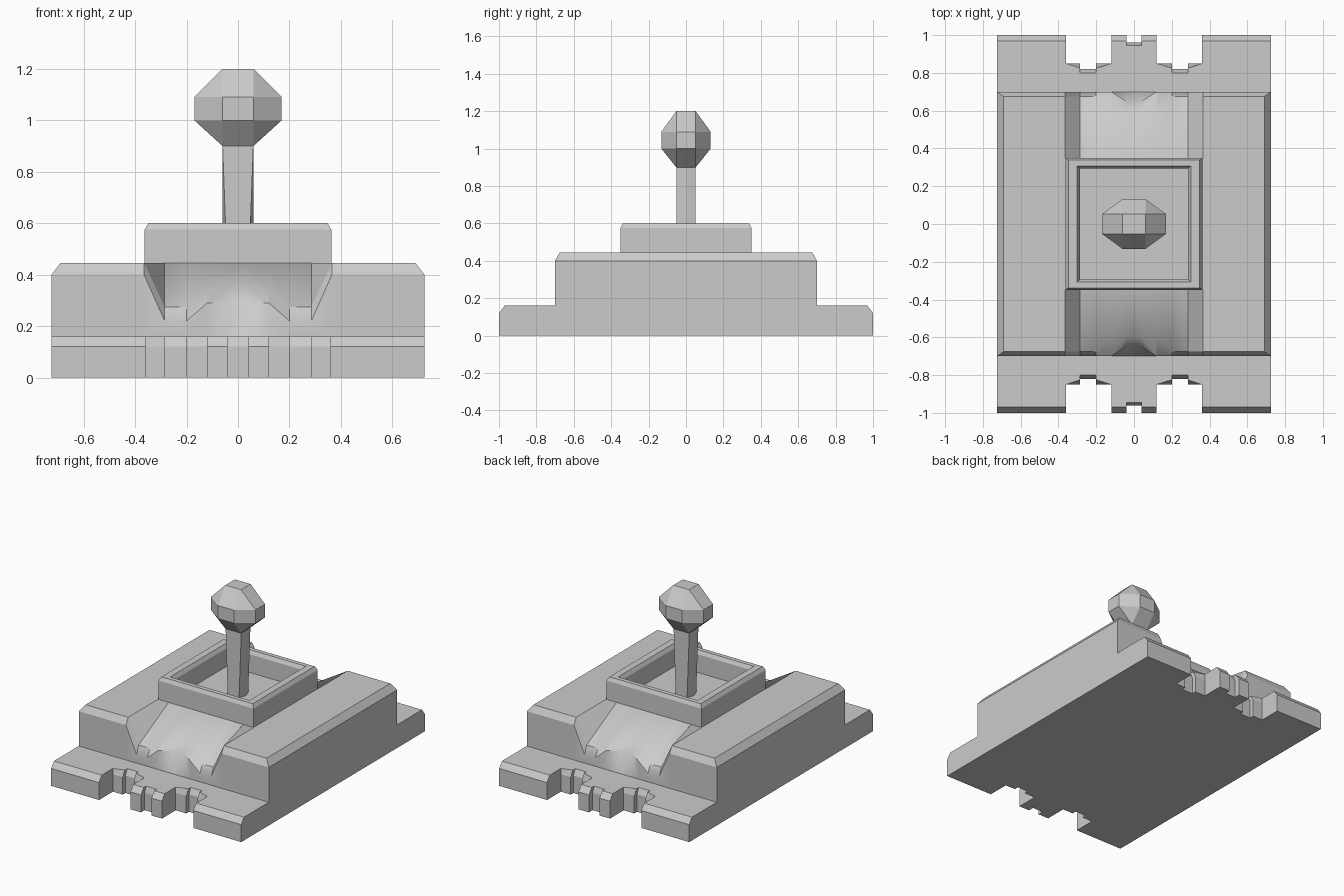
import bpy, bmesh

if "Cube" in bpy.data.objects:
    bpy.data.objects.remove(bpy.data.objects["Cube"])

grey = bpy.data.materials.new("plain_grey")
grey.diffuse_color = (0.6, 0.6, 0.6, 1)
grey.use_nodes = True
grey.node_tree.nodes["Principled BSDF"].inputs["Base Color"].default_value = grey.diffuse_color


def make(name, verts, faces, smooth=False):
    me = bpy.data.meshes.new(name)
    me.from_pydata(verts, [], faces)
    bm = bmesh.new()
    bm.from_mesh(me)
    bmesh.ops.recalc_face_normals(bm, faces=bm.faces)
    bm.to_mesh(me)
    bm.free()
    me.materials.append(grey)
    ob = bpy.data.objects.new(name, me)
    bpy.context.collection.objects.link(ob)
    if smooth:
        bpy.context.view_layer.objects.active = ob
        ob.select_set(True)
        bpy.ops.object.shade_smooth_by_angle(angle=0.5)
        ob.select_set(False)
    return ob


def loft(name, rings):
    """Closed solid through rings of equal length, capped at both ends."""
    n = len(rings[0])
    verts = [v for r in rings for v in r]
    faces = [(k * n + i, k * n + (i + 1) % n, (k + 1) * n + (i + 1) % n, (k + 1) * n + i)
             for k in range(len(rings) - 1) for i in range(n)]
    faces += [tuple(range(n)), tuple(range(len(verts) - n, len(verts)))]
    return make(name, verts, faces)


def rect(x, y, z):
    return [(-x, -y, z), (x, -y, z), (x, y, z), (-x, y, z)]


def octagon(x1, x2, y1, y2, z):
    q = [(x2, y1), (x1, y2)]
    return [(x, y, z) for x, y in
            q + [(-x, y) for x, y in q[::-1]] + [(-x, -y) for x, y in q]
            + [(x, -y) for x, y in q[::-1]]]


# Base plate: notched ends, (x, lower y, upper y) for one quarter of the outline
edge = [(.725, 1, .97), (.36, 1, .97), (.36, .85, .85), (.285, .85, .825), (.285, .82, .80),
        (.2, .82, .80), (.2, .85, .825), (.12, .85, .85), (.12, 1, .97), (.04, 1, .97),
        (.04, .96, .945)]


def plate_ring(k, z):
    q = [(e[0], e[k]) for e in edge]
    half = q + [(-x, y) for x, y in q[::-1]]
    return [(x, y, z) for x, y in half] + [(-x, -y, z) for x, y in half]


loft("base_plate", [plate_ring(1, 0), plate_ring(1, .12), plate_ring(2, .16)])

# Hull: one quarter as columns of (x, lip y, lip z, ridge y, ridge z), mirrored twice
cols = [(.725, -.7, .4, -.675, .445), (.365, -.7, .4, -.675, .445),
        (.285, -.7, .22, -.675, .275), (.2, -.7, .22, -.675, .275),
        (.12, -.7, .29, -.6, .345), (.04, -.65, .29, -.6, .345), (0, -.65, .29, -.6, .345)]
verts, faces = [], []
for x, y1, z1, y2, z2 in cols:
    xi = min(x, .69)
    verts += [(x, -.7, .16), (x, y1, z1), (xi, y2, z2), (xi, -.35, .445), (xi, 0, .445)]
for c in range(len(cols) - 1):
    for r in range(4):
        a = c * 5 + r
        faces.append((a, a + 1, a + 6, a + 5))
# outer side wall and its bevel
n = len(verts)
verts += [(.725, 0, .16), (.725, 0, .4)]
faces += [(0, 1, n + 1, n), (1, 2, 3, 4, n + 1)]
hull = make("hull", verts, faces, smooth=True)
mirror = hull.modifiers.new("Mirror", 'MIRROR')
mirror.use_axis = (True, True, False)

# Raised open tray in the middle
loft("tray", [rect(.363, .35, .44), rect(.363, .35, .575), rect(.348, .338, .6),
              rect(.302, .308, .6), rect(.287, .295, .575), rect(.287, .295, .45)])

# Lever and faceted knob
loft("lever", [[(.06, 0, .45), (.043, .05, .45), (-.043, .05, .45),
                (-.06, 0, .45), (-.043, -.05, .45), (.043, -.05, .45)],
               [(.06, 0, .91), (.06, .05, .91), (-.06, .05, .91),
                (-.06, 0, .91), (-.06, -.05, .91), (.06, -.05, .91)]])
loft("knob", [octagon(.06, .06, .052, .052, .9), octagon(.06, .17, .052, .132, 1.0),
              octagon(.06, .17, .052, .132, 1.09), octagon(.06, .06, .052, .052, 1.2)])
